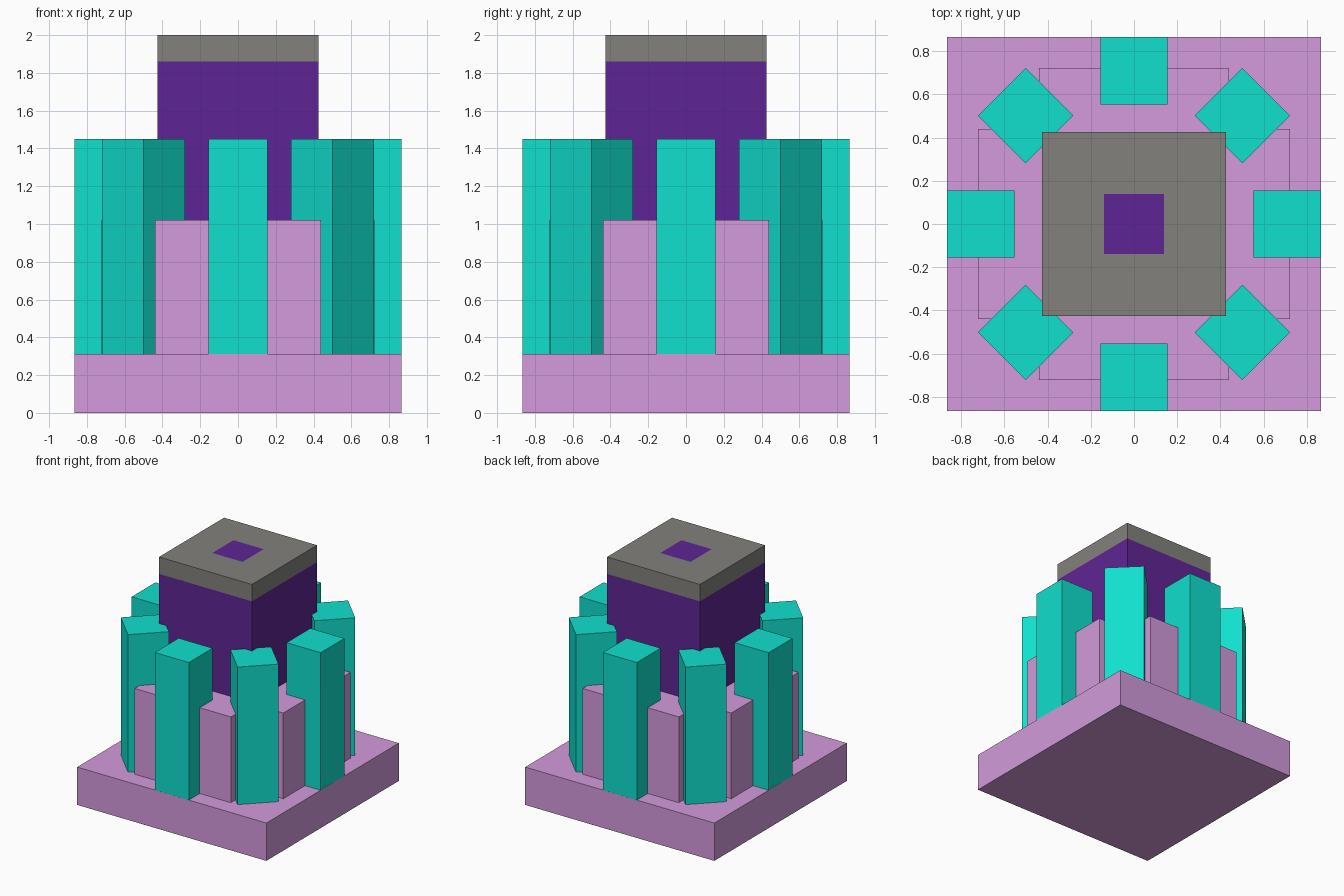
import bpy, bmesh, math
from mathutils import Matrix

if "Cube" in bpy.data.objects:
    bpy.data.objects.remove(bpy.data.objects["Cube"])


def material(name, rgb):
    """Flat colour from 0-255 sRGB values, stored as linear."""
    lin = [((c / 255 + 0.055) / 1.055) ** 2.4 if c > 10 else c / 255 / 12.92 for c in rgb]
    m = bpy.data.materials.new(name)
    m.diffuse_color = (*lin, 1)
    m.use_nodes = True
    m.node_tree.nodes["Principled BSDF"].inputs["Base Color"].default_value = m.diffuse_color
    return m


LILAC = material("lilac", (211, 155, 220))
TEAL = material("teal", (16, 224, 206))
PURPLE = material("purple", (95, 37, 149))
GREY = material("grey", (130, 129, 125))


def finish(name, bm, *mats):
    bmesh.ops.recalc_face_normals(bm, faces=bm.faces[:])
    mesh = bpy.data.meshes.new(name)
    bm.to_mesh(mesh)
    bm.free()
    for m in mats:
        mesh.materials.append(m)
    ob = bpy.data.objects.new(name, mesh)
    bpy.context.collection.objects.link(ob)
    return ob


def prism(outline, z0, z1):
    """Extrude a flat outline from z0 up to z1."""
    bm = bmesh.new()
    face = bm.faces.new([bm.verts.new((x, y, z0)) for x, y in outline])
    ext = bmesh.ops.extrude_face_region(bm, geom=[face], use_keep_orig=True)
    top = [v for v in ext["geom"] if isinstance(v, bmesh.types.BMVert)]
    bmesh.ops.translate(bm, verts=top, vec=(0, 0, z1 - z0))
    return bm


def square(h):
    return [(-h, -h), (h, -h), (h, h), (-h, h)]


# Square base slab
finish("base", prism(square(0.865), 0, 0.313), LILAC)

# Cross-shaped plinth: one arm corner repeated by quarter turns
a, b = 0.44, 0.722
cross = []
for k in range(4):
    c, s = round(math.cos(k * math.pi / 2)), round(math.sin(k * math.pi / 2))
    cross += [(x * c - y * s, x * s + y * c) for x, y in ((b, -a), (b, a), (a, a))]
finish("plinth", prism(cross, 0.313, 1.022), LILAC)

# Tower body
finish("tower", prism(square(0.425), 1.022, 1.86), PURPLE)

# Tower cap with a purple square inset in its top
bm = prism(square(0.425), 1.86, 2.0)
bm.normal_update()
top = max(bm.faces, key=lambda f: f.calc_center_median().z)
bmesh.ops.inset_region(bm, faces=[top], thickness=0.287, use_even_offset=True)
top.material_index = 1
finish("cap", bm, GREY, PURPLE)

# Ring of eight pillars, each turned to face outward
for k in range(8):
    bm = prism(square(0.1555), 0.313, 1.45)
    bm.transform(Matrix.Rotation(k * math.pi / 4, 4, "Z") @ Matrix.Translation((0.709, 0, 0)))
    finish(f"pillar_{k + 1}", bm, TEAL)
